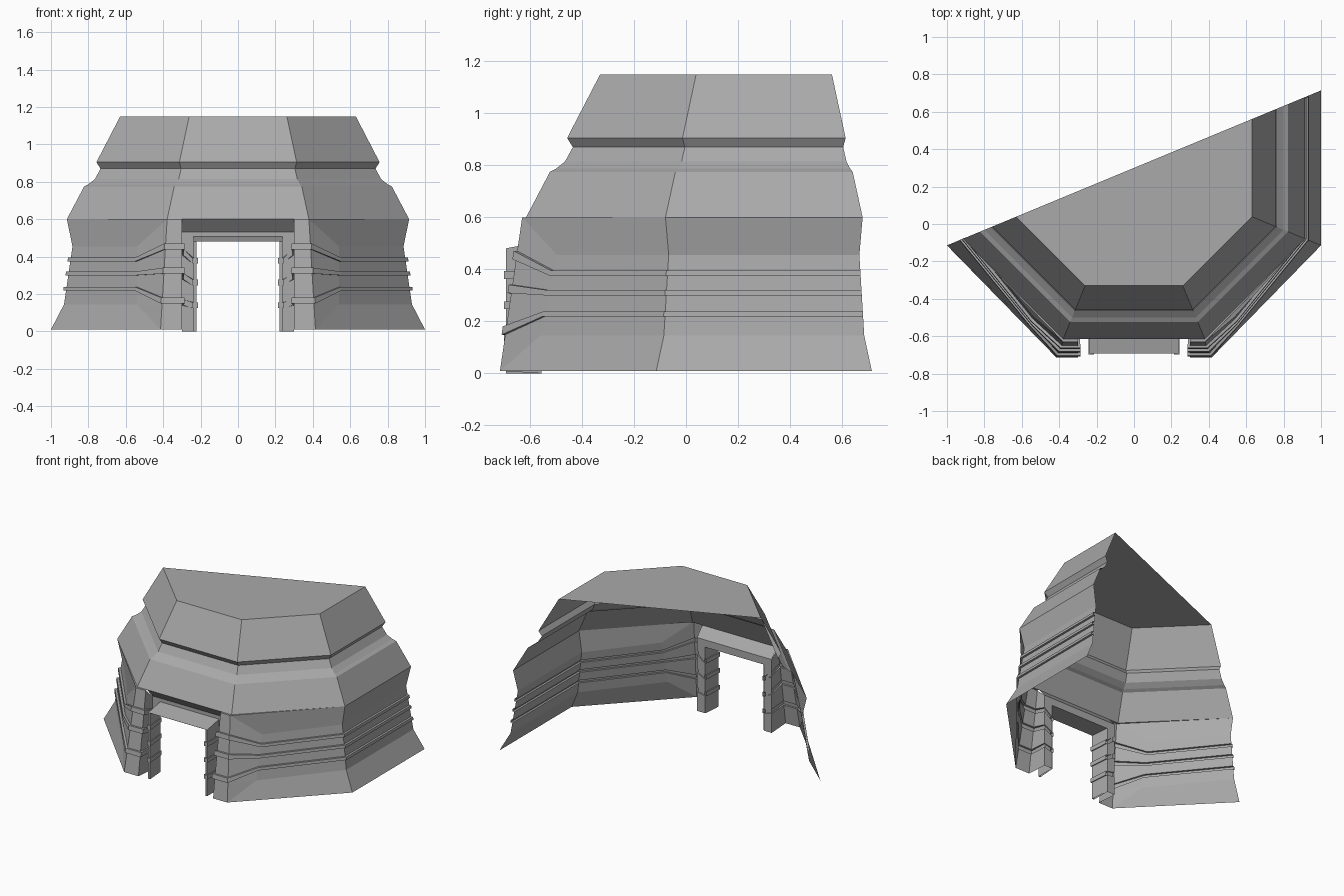
import bpy, bmesh
from math import radians, cos, sin
from mathutils import Vector

if "Cube" in bpy.data.objects:
    bpy.data.objects.remove(bpy.data.objects["Cube"])

grey = bpy.data.materials.new("stone_grey")
grey.use_nodes = True
grey.diffuse_color = (0.4, 0.4, 0.4, 1)
grey.node_tree.nodes["Principled BSDF"].inputs["Base Color"].default_value = (0.4, 0.4, 0.4, 1)

CENTRE_Y = 0.30
DOOR = 0.30       # half width of the wall opening
OUTER = 0.237     # half width where the recess meets the inner frame
INNER = 0.222     # half width of the passage
BACK = -0.555     # depth of the door recess
FRONT = -0.692    # front of the inner frame
LOW = [(1.0, 0.01), (0.93, 0.145), (0.885, 0.455), (0.915, 0.60)]
HIGH = [(0.915, 0.60), (0.823, 0.775), (0.80, 0.787), (0.765, 0.815),
        (0.735, 0.87), (0.757, 0.905), (0.63, 1.15)]


def octagon(angle, apothem, z):
    """Corner of the octagonal plan at the given angle."""
    r = apothem / cos(radians(22.5))
    return Vector((r * cos(radians(angle)), CENTRE_Y + r * sin(radians(angle)), z))


def add_face(bm, pts, flip=False):
    unique = []
    for p in pts:
        if all((p - q).length > 1e-5 for q in unique):
            unique.append(p)
    if len(unique) > 2:
        if flip:
            unique.reverse()
        bm.faces.new([bm.verts.new(p) for p in unique])


def grid(bm, cols, flip=False):
    """Skin columns of points, listed left to right as seen from outside."""
    for a, b in zip(cols, cols[1:]):
        for i in range(len(a) - 1):
            add_face(bm, [a[i], b[i], b[i + 1], a[i + 1]], flip)


def mirrored(pts):
    return [Vector((-p.x, p.y, p.z)) for p in pts]


def finish(bm, name):
    bmesh.ops.remove_doubles(bm, verts=bm.verts, dist=1e-4)
    bmesh.ops.dissolve_degenerate(bm, edges=bm.edges, dist=1e-4)
    mesh = bpy.data.meshes.new(name)
    bm.to_mesh(mesh)
    bm.free()
    mesh.materials.append(grey)
    obj = bpy.data.objects.new(name, mesh)
    bpy.context.collection.objects.link(obj)


# Upper wall and roof
ANGLES = (-157.5, -112.5, -67.5, -22.5, 22.5)
bm = bmesh.new()
grid(bm, [[octagon(t, a, z) for a, z in HIGH] for t in ANGLES])
finish(bm, "upper_wall")

bm = bmesh.new()
add_face(bm, [octagon(t, *HIGH[-1]) for t in ANGLES])
finish(bm, "roof")

# Straight front corner, and the line where the pinched wall fades into it
TOP_CORNER = Vector((0.379, -0.63, 0.60))
BASE_CORNER = Vector((0.414, -0.715, 0.01))


def corner(z):
    return BASE_CORNER.lerp(TOP_CORNER, (z - 0.01) / 0.59)


def door_edge(z):
    return Vector((DOOR, corner(z).y, z))


def fade(z):
    return Vector((0.54, -0.56 + 0.065 * (z - 0.145) / 0.31, z))


def wall(angle):
    def point(z):
        (a0, z0), (a1, z1) = LOW[1], LOW[2]
        return octagon(angle, a0 + (a1 - a0) * (z - z0) / (z1 - z0), z)
    return point


def upright(x, y):
    return lambda z: Vector((x, y, z))


# Stations along the wall and into the door recess:
# surface, points below the bands, points above, band heights, half width, depth
SIDE = (0.228, 0.310, 0.385)
JAMB = (0.165, 0.325, 0.455)
FLOOR = (0.155, 0.295, 0.425)
FRAME = (0.140, 0.262, 0.378)


def wall_station(angle):
    pts = [octagon(angle, a, z) for a, z in LOW]
    return (wall(angle), pts[:2], pts[2:], SIDE, 0.01, 0.015)


def frame_station(x, y, top, heights):
    p = upright(x, y)
    return (p, [p(0)], [p(top)], heights, 0.015, 0.007)


def straight_station(surface):
    return (surface, [surface(0.01), surface(0.13)], [surface(0.49), surface(0.60)],
            JAMB, 0.016, 0.014)


wall_path = [wall_station(22.5), wall_station(-22.5),
             (fade, [BASE_CORNER, fade(0.145)], [fade(0.455), TOP_CORNER], SIDE, 0.01, 0.015),
             straight_station(corner), straight_station(door_edge)]
frame_path = [(door_edge, [door_edge(0.01)], [door_edge(0.60)], JAMB, 0.016, 0.014),
              frame_station(DOOR, BACK, 0.533, FLOOR),
              frame_station(OUTER, BACK, 0.507, FRAME),
              frame_station(OUTER, FRONT, 0.481, FRAME),
              frame_station(INNER, FRONT, 0.48, FRAME),
              frame_station(OUTER - 0.004, BACK, 0.48, FRAME)]
full_path = wall_path + frame_path[1:]


def band_points(k, i):
    """Section of raised band k where it passes station i of the full path."""
    surface, _, _, heights, half, depth = full_path[i]
    spots = [s[0](s[3][k]) for s in full_path]
    normals = []
    for j in (i - 1, i):
        if 0 <= j < len(spots) - 1:
            d = spots[j + 1] - spots[j]
            normals.append(Vector((-d.y, d.x, 0)).normalized())
    n = sum(normals, Vector()).normalized()
    out = n * depth / max(0.5, n.dot(normals[0]))
    low, high = surface(heights[k] - half), surface(heights[k] + half)
    return [low, low + out, high + out, high]


def columns(path, first):
    cols = []
    for i, (_, below, above, *_) in enumerate(path):
        bands = [p for k in range(3) for p in band_points(k, first + i)]
        cols.append(below + bands + above)
    return cols[::-1]


# Lower wall with raised bands; the cut end reaches further back on the left
bm = bmesh.new()
cols = columns(wall_path, 0)
grid(bm, cols)
grid(bm, [mirrored(c) for c in cols[:-1]], flip=True)
finish(bm, "lower_wall")

# Narrow ledge where the straight front stands proud of the upper wall
edge = octagon(-67.5, *HIGH[0])
ledge = [door_edge(0.60), TOP_CORNER, octagon(-22.5, *HIGH[0]), edge,
         Vector((DOOR, edge.y, 0.60))]
bm = bmesh.new()
add_face(bm, ledge)
add_face(bm, mirrored(ledge), flip=True)
finish(bm, "front_ledges")

# Door jambs: banded recess and inner frame on both sides
bm = bmesh.new()
cols = columns(frame_path, len(wall_path) - 1)
grid(bm, cols)
grid(bm, [mirrored(c) for c in cols], flip=True)
finish(bm, "door_jambs")

# Lintel joining the tops of the jambs
section = [(DOOR, edge.y, 0.60), (DOOR, BACK, 0.533), (OUTER, BACK, 0.507),
           (OUTER, FRONT, 0.481), (INNER, FRONT, 0.48), (OUTER, BACK, 0.48),
           (OUTER, BACK, 0.507)]
bm = bmesh.new()
grid(bm, [[Vector((-x, y, z)), Vector((x, y, z))] for x, y, z in section])
finish(bm, "door_lintel")
